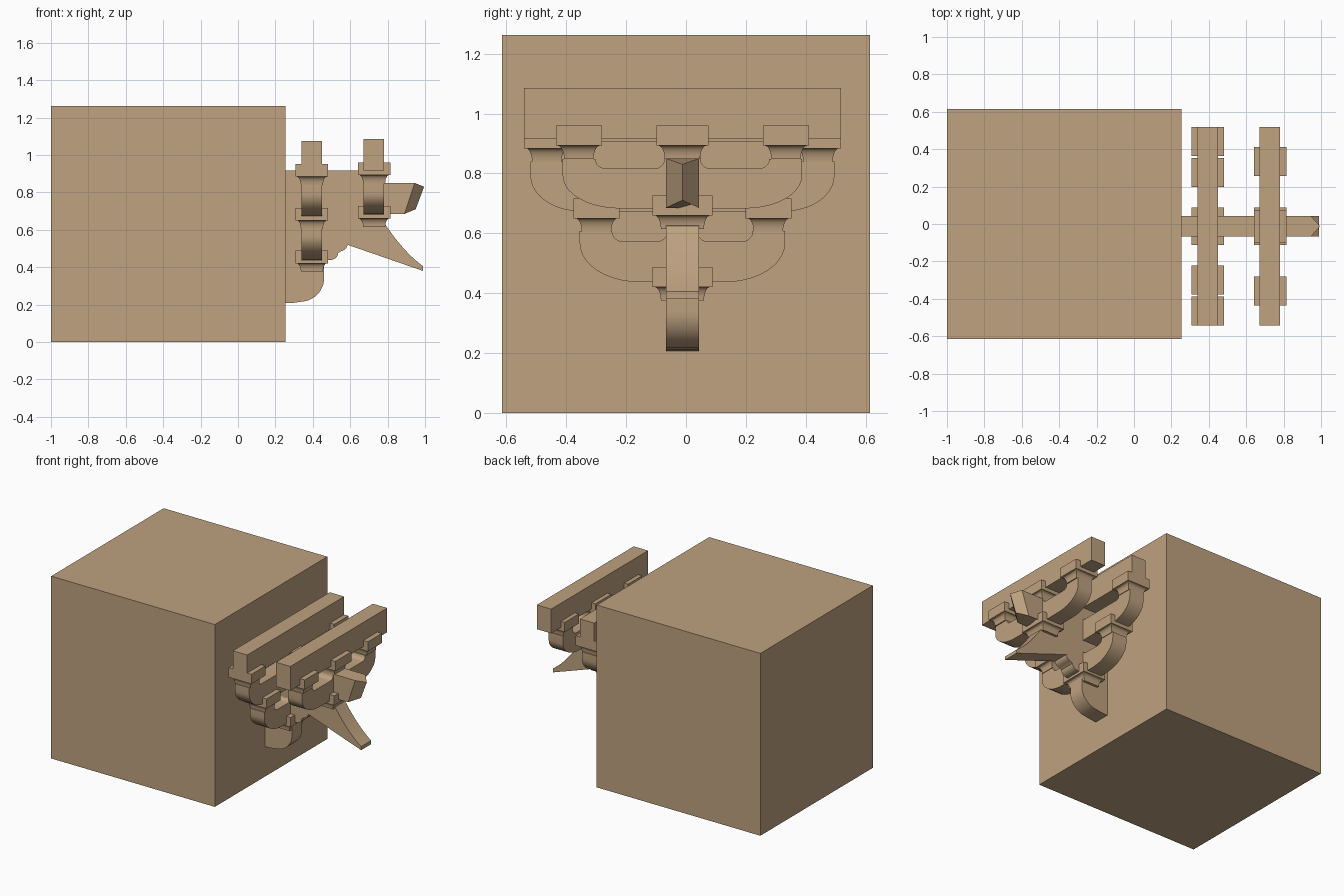
import bpy, bmesh, math
from mathutils import Vector

old = bpy.data.objects.get("Cube")
if old:
    bpy.data.objects.remove(old, do_unlink=True)

YC = -0.012          # centre line of the bracket set
INNER, OUTER = 0.395, 0.725   # x of the two cross-arm rows
HALF = 0.055         # half thickness of every member

wood = bpy.data.materials.new("tan_wood")
wood.use_nodes = True
color = (0.52, 0.36, 0.215, 1)
wood.diffuse_color = color
wood.node_tree.nodes["Principled BSDF"].inputs["Base Color"].default_value = color


def finish(name, bm):
    bmesh.ops.recalc_face_normals(bm, faces=bm.faces)
    mesh = bpy.data.meshes.new(name)
    bm.to_mesh(mesh)
    bm.free()
    mesh.materials.append(wood)
    ob = bpy.data.objects.new(name, mesh)
    bpy.context.collection.objects.link(ob)
    bpy.ops.object.select_all(action='DESELECT')
    ob.select_set(True)
    bpy.context.view_layer.objects.active = ob
    bpy.ops.object.shade_smooth_by_angle(angle=math.radians(30))
    return ob


def box(name, x, y, z):
    bm = bmesh.new()
    bmesh.ops.create_cube(bm, size=1)
    for v in bm.verts:
        v.co = [lo + (c + 0.5) * (hi - lo) for c, (lo, hi) in zip(v.co, (x, y, z))]
    return finish(name, bm)


def prism(name, outline, start, step):
    """Extrude an outline of 3D points from start along step."""
    bm = bmesh.new()
    face = bm.faces.new([bm.verts.new(Vector(p) + Vector(start)) for p in outline])
    geom = bmesh.ops.extrude_face_region(bm, geom=[face])["geom"]
    verts = [g for g in geom if isinstance(g, bmesh.types.BMVert)]
    bmesh.ops.translate(bm, verts=verts, vec=step)
    return finish(name, bm)


def side_prism(name, pts):
    return prism(name, [(x, 0, z) for x, z in pts], (0, YC - HALF, 0), (0, 2 * HALF, 0))


def arc(cx, cz, rx, rz, a0, a1, n=10):
    angles = [math.radians(a0 + (a1 - a0) * i / n) for i in range(n + 1)]
    return [(cx + rx * math.cos(a), cz + rz * math.sin(a)) for a in angles]


def block(name, x, dy, top, hy=0.077, hx=0.087):
    """Bearing block: square upper part over a concave flared foot."""
    levels = [(0, top), (0, top - 0.067)]
    levels += [(0.006 + 0.022 * math.sin(math.radians(a)),
                top - 0.067 - 0.045 * (1 - math.cos(math.radians(a))))
               for a in range(0, 91, 15)]
    bm = bmesh.new()
    rings = []
    for inset, z in levels:
        rings.append([bm.verts.new((x + sx * (hx - inset), YC + dy + sy * (hy - inset), z))
                      for sx, sy in ((-1, -1), (1, -1), (1, 1), (-1, 1))])
    for a, b in zip(rings, rings[1:]):
        for i in range(4):
            j = (i + 1) % 4
            bm.faces.new((a[i], a[j], b[j], b[i]))
    bm.faces.new(rings[0])
    bm.faces.new(rings[-1])
    finish(name, bm)


def cross_arm(name, x, half, bottom, seat, rx, rz, seat_in, floor, mid, centre):
    """Curved bracket arm with scooped top between its bearing seats."""
    r = seat - floor
    right = arc(half - rx, bottom + rz, rx, rz, -90, 0)
    right += [(half, seat), (seat_in, seat)]
    right += arc(seat_in - r, seat, r, r, 0, -90, 5)
    right += arc(mid + r, seat, r, r, -90, -180, 5)
    right += [(mid, centre)]
    left = [(-y, z) for y, z in reversed(right)]
    prism(name, [(0, y, z) for y, z in right + left],
          (x - HALF, YC, 0), (2 * HALF, 0, 0))


# Wall mass behind the bracket
box("wall_block", (-1, 0.253), (-0.615, 0.615), (0, 1.262))

# Longitudinal members, centred on the bracket
side_prism("lower_projecting_arm",
           [(0.25, 0.207), (0.30, 0.21)]
           + arc(0.33, 0.34, 0.13, 0.125, -75, 0) + [(0.46, 0.42), (0.25, 0.42)])
curve = [(0.79 + 0.2 * t, 0.625 - 0.22 * (1.35 * t - 0.35 * t * t))
         for t in [i / 10 for i in range(11)]]
side_prism("slanting_arm",
           [(0.25, 0.38), (0.46, 0.38), (0.46, 0.435)]
           + arc(0.49, 0.475, 0.045, 0.037, -90, 0, 6)
           + arc(0.54, 0.52, 0.045, 0.035, -75, 0, 6)
           + [(0.99, 0.38)] + curve[::-1] + [(0.70, 0.64), (0.70, 0.7), (0.25, 0.7)])
side_prism("upper_projecting_arm",
           [(0.25, 0.685), (0.72, 0.685), (0.72, 0.917), (0.25, 0.917)])

# Upper nose, with a pointed front ridge
bm = bmesh.new()
sides = []
for s in (-1, 1):
    sides.append([bm.verts.new((x, YC + s * HALF, z)) for x, z in
                  ((0.70, 0.685), (0.89, 0.685), (0.945, 0.85), (0.70, 0.85))])
    bm.faces.new(sides[-1])
low, high = bm.verts.new((0.95, YC, 0.71)), bm.verts.new((0.995, YC, 0.83))
a, b = sides
bm.faces.new((a[0], a[1], low, b[1], b[0]))
bm.faces.new((a[3], a[2], high, b[2], b[3]))
bm.faces.new((a[0], a[3], b[3], b[0]))
for s in sides:
    bm.faces.new((s[1], low, high, s[2]))
finish("upper_nose", bm)

# Cross arms
cross_arm("inner_lower_arm", INNER, 0.343, 0.437, 0.607, 0.2, 0.13, 0.235, 0.573, 0.05, 0.65)
cross_arm("inner_upper_arm", INNER, 0.508, 0.673, 0.84, 0.17, 0.12, 0.40, 0.817, 0.05, 0.9)
cross_arm("outer_arm", OUTER, 0.40, 0.683, 0.848, 0.19, 0.11, 0.29, 0.817, 0.06, 0.86)

# Bearing blocks
block("lower_centre_block", INNER, 0, 0.488, 0.1)
block("outer_lower_centre_block", OUTER + 0.003, 0, 0.727, 0.1)
block("outer_centre_block", OUTER + 0.003, 0, 0.96, 0.087)
for side, s in (("left", 1), ("right", -1)):
    block("inner_lower_block_" + side, INNER, s * 0.287, 0.717)
    block("inner_upper_block_" + side, INNER, s * 0.453, 0.951)
    block("outer_block_" + side, OUTER + 0.003, s * 0.346, 0.96)

# Long beams on top
for name, x, lo, hi in (("inner_beam", INNER, 0.907, 1.076), ("outer_beam", OUTER, 0.917, 1.085)):
    box(name, (x - HALF, x + HALF), (YC - 0.53, YC + 0.53), (lo, hi))
